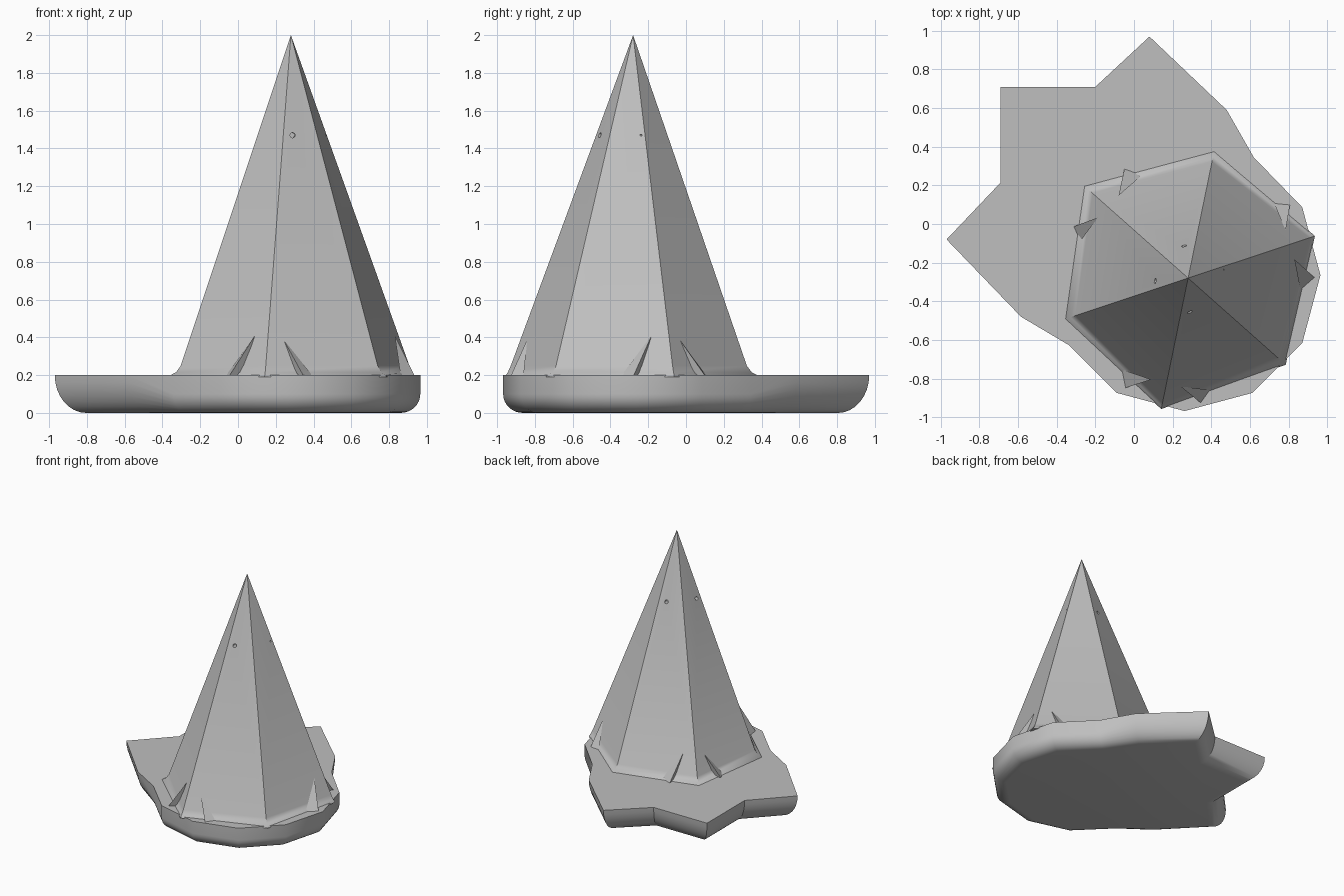
import bpy, bmesh, math
from mathutils import Vector, Matrix

if "Cube" in bpy.data.objects:
    bpy.data.objects.remove(bpy.data.objects["Cube"], do_unlink=True)

grey = bpy.data.materials.new("plain grey")
grey.use_nodes = True
COLOUR = (0.52, 0.52, 0.52, 1)
grey.diffuse_color = COLOUR
grey.node_tree.nodes["Principled BSDF"].inputs["Base Color"].default_value = COLOUR

AXIS = Vector((0.28, -0.28, 0))
DECK, PEAK = 0.2, 2.0


def finish(bm, name, angle=None):
    bmesh.ops.remove_doubles(bm, verts=bm.verts, dist=0.0005)
    bmesh.ops.recalc_face_normals(bm, faces=bm.faces)
    mesh = bpy.data.meshes.new(name)
    bm.to_mesh(mesh)
    bm.free()
    mesh.materials.append(grey)
    ob = bpy.data.objects.new(name, mesh)
    bpy.context.collection.objects.link(ob)
    bpy.ops.object.select_all(action='DESELECT')
    ob.select_set(True)
    bpy.context.view_layer.objects.active = ob
    if angle:
        bpy.ops.object.shade_smooth_by_angle(angle=math.radians(angle))
    return ob


def loft(bm, rings):
    """Skin a list of rings with quads."""
    rows = [[bm.verts.new(p) for p in ring] for ring in rings]
    n = len(rows[0])
    for low, high in zip(rows, rows[1:]):
        for i in range(n):
            j = (i + 1) % n
            bm.faces.new((low[i], low[j], high[j], high[i]))
    return rows


# Base: pointed back-right outline running into a twelve-sided round
star = [(0.62, 0.345), (0.48, 0.59), (0.08, 0.97), (-0.20, 0.71), (-0.69, 0.71),
        (-0.69, 0.215), (-0.97, -0.08), (-0.585, -0.48), (-0.34, -0.625)]
disc = [(0.262 + 0.703 * math.cos(math.radians(a)), -0.265 + 0.703 * math.sin(math.radians(a)))
        for a in range(-120, 31, 30)]
outline = [Vector(p) for p in star + disc]
count = len(outline)


def mitre(i):
    """Inward shift of a corner for an inset of one unit."""
    a = (outline[i] - outline[i - 1]).normalized()
    b = (outline[(i + 1) % count] - outline[i]).normalized()
    na, nb = Vector((-a.y, a.x)), Vector((-b.y, b.x))
    return (na + nb) / (1 + na.dot(nb))


rings = [[(p.x, p.y, DECK) for p in outline]]
for step in range(9):
    t = math.radians(90 * step / 8)
    ring = []
    for i, p in enumerate(outline):
        pointed = 0 < i < len(star) - 1
        high, reach = (DECK, 0.12) if pointed else (0.1, 0.1)
        q = p + mitre(i) * reach * (1 - math.cos(t))
        ring.append((q.x, q.y, high * (1 - math.sin(t))))
    rings.append(ring)
bm = bmesh.new()
rows = loft(bm, rings)
bm.faces.new(rows[0])
bm.faces.new(rows[-1])
finish(bm, "base", 32)

# Spire: six-sided pyramid with a flared foot
bm = bmesh.new()


def hexagon(z, flare=0.0):
    ring = []
    for k in range(6):
        a = math.radians(18.4 + 60 * k)
        corner = 0.68 if k % 2 == 0 else 0.632
        r = corner * (PEAK - z) / (PEAK - DECK) + flare * (0.2 if k in (0, 4) else 1)
        ring.append(AXIS + Vector((r * math.cos(a), r * math.sin(a), z)))
    return ring


rows = loft(bm, [hexagon(0.19, 0.04), hexagon(0.203, 0.035), hexagon(0.215, 0.014), hexagon(0.25)])
bm.faces.new(rows[0])
tip = bm.verts.new(AXIS + Vector((0, 0, PEAK)))
for i in range(6):
    bm.faces.new((rows[-1][i], rows[-1][(i + 1) % 6], tip))
spire = finish(bm, "spire", 35)

# Small holes near the top of the spire
for angle, radius in ((-87, 0.014), (97, 0.014), (185, 0.014), (13, 0.005)):
    a = math.radians(angle)
    out = Vector((math.cos(a), math.sin(a), 0))
    place = Matrix.Translation(AXIS + out * 0.18 + Vector((0, 0, 1.47))) @ out.to_track_quat('Z', 'Y').to_matrix().to_4x4()
    bm = bmesh.new()
    bmesh.ops.create_cone(bm, cap_ends=True, segments=12, radius1=radius, radius2=radius,
                          depth=0.16, matrix=place)
    cutter = finish(bm, "hole_cutter")
    cutter.hide_render = True
    cut = spire.modifiers.new("hole", 'BOOLEAN')
    cut.operation, cut.solver, cut.object = 'DIFFERENCE', 'EXACT', cutter
    bpy.context.view_layer.objects.active = spire
    bpy.ops.object.modifier_apply(modifier=cut.name)
    bpy.data.objects.remove(cutter, do_unlink=True)

# Fins: two leaning wedges, repeated three times around the spire
wedges = {
    "fin_a": ((-0.19, -0.525, 0.41), (-0.35, -0.47), (-0.33, -0.57)),
    "fin_b": ((-0.04, -0.56, 0.39), (0.07, -0.65), (0.12, -0.58)),
}
for name, (top, p, q) in wedges.items():
    for turn in range(3):
        spin = Matrix.Rotation(math.radians(120 * turn), 3, 'Z')
        peak = Vector(top)
        foot_p, foot_q = Vector((*p, 0.19)), Vector((*q, 0.19))
        heel = (Vector((*top[:2], 0.19)) + (foot_p + foot_q) / 2) / 2
        bm = bmesh.new()
        for v in (peak, foot_p, foot_q, heel):
            bm.verts.new(AXIS + spin @ v)
        bmesh.ops.convex_hull(bm, input=bm.verts)
        finish(bm, f"{name}_{turn + 1}")
